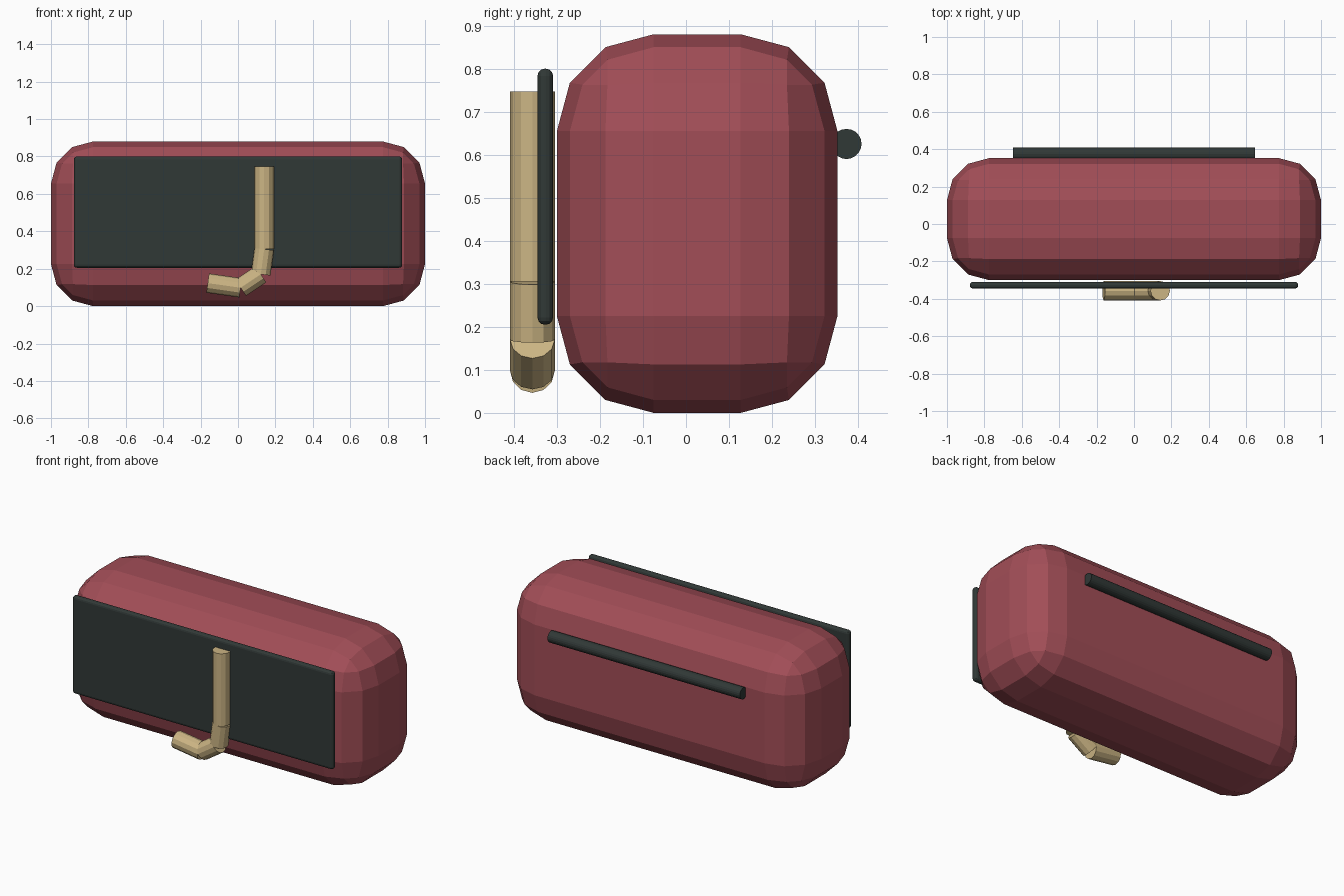
import bpy
import bmesh
from mathutils import Vector

if "Cube" in bpy.data.objects:
    bpy.data.objects.remove(bpy.data.objects["Cube"])


def material(name, rgb):
    m = bpy.data.materials.new(name)
    m.diffuse_color = (*rgb, 1)
    m.use_nodes = True
    m.node_tree.nodes["Principled BSDF"].inputs["Base Color"].default_value = m.diffuse_color
    return m


red = material("red_fabric", (0.36, 0.075, 0.095))
dark = material("dark_trim", (0.03, 0.04, 0.037))
tan = material("tan_cord", (0.60, 0.46, 0.23))


def finish(bm, name, mat):
    me = bpy.data.meshes.new(name)
    bm.to_mesh(me)
    bm.free()
    me.materials.append(mat)
    ob = bpy.data.objects.new(name, me)
    bpy.context.collection.objects.link(ob)
    return ob


def rounded_box(name, lo, hi, radius, segments, mat):
    lo, hi = Vector(lo), Vector(hi)
    bm = bmesh.new()
    bmesh.ops.create_cube(bm, size=1)
    bmesh.ops.scale(bm, vec=hi - lo, verts=bm.verts)
    bmesh.ops.translate(bm, vec=(lo + hi) / 2, verts=bm.verts)
    bmesh.ops.bevel(bm, geom=bm.edges[:], offset=radius, segments=segments,
                    profile=0.5, affect='EDGES')
    return finish(bm, name, mat)


def rod(name, a, b, radius, sides, mat):
    a, b = Vector(a), Vector(b)
    bm = bmesh.new()
    bmesh.ops.create_cone(bm, cap_ends=True, segments=sides, radius1=radius,
                          radius2=radius, depth=(b - a).length)
    bm.transform((b - a).to_track_quat('Z', 'Y').to_matrix().to_4x4())
    bmesh.ops.translate(bm, vec=(a + b) / 2, verts=bm.verts)
    return finish(bm, name, mat)


# Chunky faceted body
rounded_box("body", (-1, -0.30, 0), (1, 0.352, 0.88), 0.225, 3, red)

# Thin front panel standing just off the body
rounded_box("front_panel", (-0.878, -0.345, 0.205), (0.878, -0.309, 0.80), 0.0165, 3, dark)

# Horizontal bar on the back
rod("back_bar", (-0.648, 0.373, 0.625), (0.648, 0.373, 0.625), 0.035, 20, dark)

# Bent cord in front, made of straight pieces
path = [(0.14, 0.747), (0.14, 0.305), (0.122, 0.17), (0.014, 0.098), (-0.162, 0.123)]
for i, (p, q) in enumerate(zip(path, path[1:])):
    rod(f"cord_piece_{i + 1}", (p[0], -0.357, p[1]), (q[0], -0.357, q[1]), 0.052, 12, tan)
